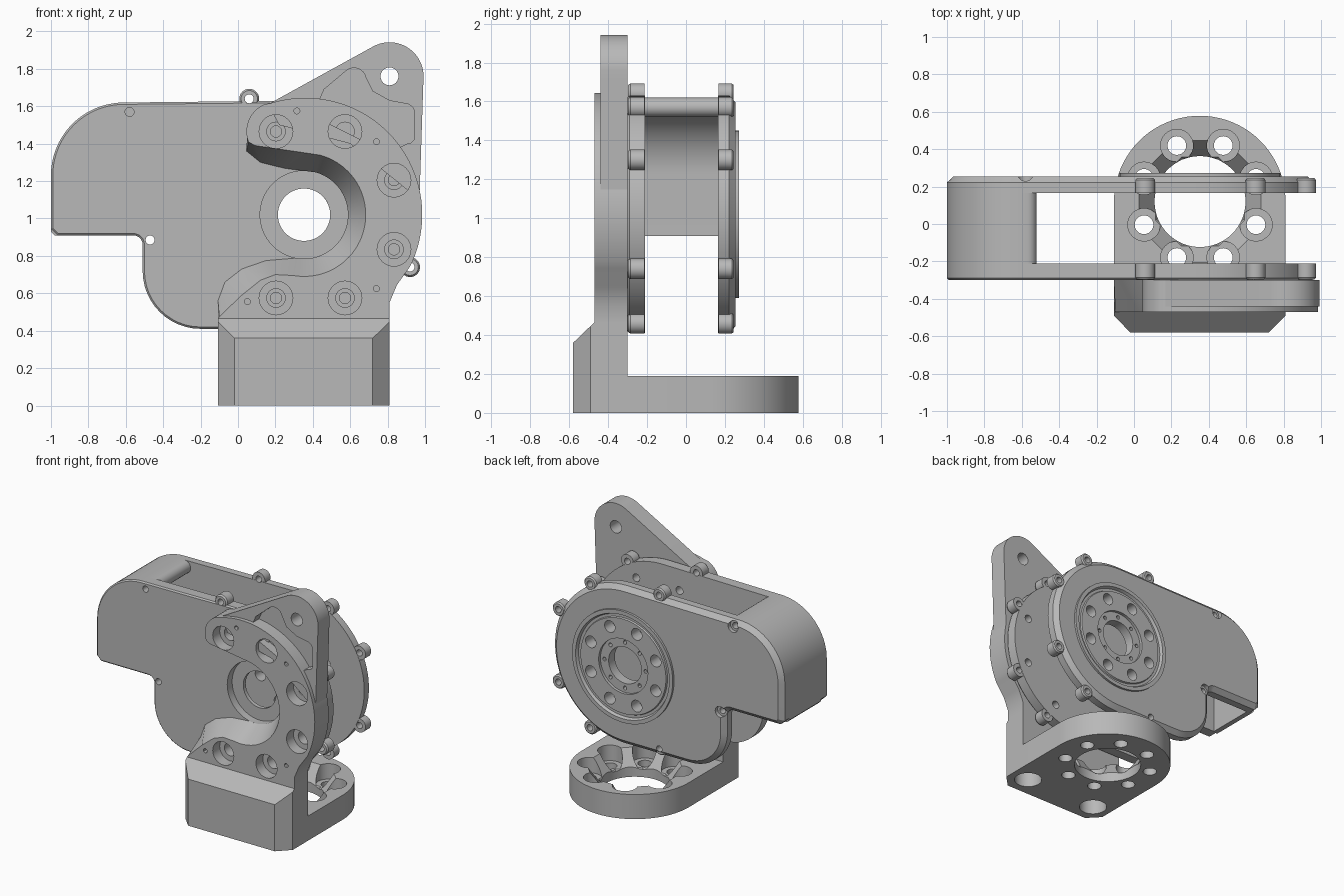
import bpy, bmesh
from math import cos, sin, radians, pi
from mathutils import Vector

if "Cube" in bpy.data.objects:
    bpy.data.objects.remove(bpy.data.objects["Cube"])

grey = bpy.data.materials.new("machined grey")
grey.use_nodes = True
grey.diffuse_color = (0.48, 0.48, 0.48, 1)
grey.node_tree.nodes["Principled BSDF"].inputs["Base Color"].default_value = (0.48, 0.48, 0.48, 1)


def arc(cx, cy, r, a0, a1, n=12):
    steps = [radians(a0 + (a1 - a0) * i / n) for i in range(n + 1)]
    return [(cx + r * cos(a), cy + r * sin(a)) for a in steps]


def circle(cx, cy, r, n=32):
    return arc(cx, cy, r, 0, 360, n)[:-1]


def ring_of(cx, cy, r, n=8, start=22.5):
    return arc(cx, cy, r, start, start + 360, n)[:-1]


def inset(points, d):
    """Move a counter-clockwise outline inwards by d."""
    out = []
    for i, p in enumerate(points):
        p = Vector(p)
        e1 = (p - Vector(points[i - 1])).normalized()
        e2 = (Vector(points[(i + 1) % len(points)]) - p).normalized()
        n1, n2 = Vector((-e1.y, e1.x)), Vector((-e2.y, e2.x))
        out.append(tuple(p + (n1 + n2) * d / (1 + n1.dot(n2))))
    return out


def loft(bm, layers, axis):
    """Skin matching outlines stacked along an axis and cap both ends."""
    rings = []
    for outline, h in layers:
        rings.append([bm.verts.new((u, h, v) if axis == "y" else (u, v, h)) for u, v in outline])
    for a, b in zip(rings, rings[1:]):
        for i in range(len(a)):
            j = (i + 1) % len(a)
            bm.faces.new((a[i], a[j], b[j], b[i]))
    bm.faces.new(rings[0])
    bm.faces.new(rings[-1])


def make(name, stacks, axis="y"):
    bm = bmesh.new()
    for layers in stacks:
        loft(bm, layers, axis)
    bmesh.ops.recalc_face_normals(bm, faces=bm.faces)
    mesh = bpy.data.meshes.new(name)
    bm.to_mesh(mesh)
    bm.free()
    mesh.materials.append(grey)
    ob = bpy.data.objects.new(name, mesh)
    bpy.context.collection.objects.link(ob)
    return ob


def combine(ob, tool, operation):
    """Apply a boolean and delete the tool."""
    mod = ob.modifiers.new("bool", "BOOLEAN")
    mod.operation, mod.solver, mod.object = operation, "EXACT", tool
    bpy.context.view_layer.update()
    deps = bpy.context.evaluated_depsgraph_get()
    mesh = bpy.data.meshes.new_from_object(ob.evaluated_get(deps))
    ob.modifiers.clear()
    ob.data = mesh
    bpy.data.objects.remove(tool)


def drill(ob, centres, r, h0, h1, axis="y", n=24):
    tool = make("cutter", [[(circle(x, y, r, n), h0), (circle(x, y, r, n), h1)]
                           for x, y in centres], axis)
    tool.hide_render = True
    combine(ob, tool, "DIFFERENCE")


# Shared layout
CX, CZ = 0.353, 1.02
bosses = [(0.06, 1.64), (0.65, 1.57), (0.92, 1.30), (0.92, 0.74), (0.65, 0.46), (0.05, 0.46)]
plate_screws = [(-0.58, 1.57), (-0.47, 0.885)]
bracket_bolts = [(0.203, 1.465), (0.572, 1.465), (0.834, 1.205),
                 (0.834, 0.835), (0.572, 0.575), (0.203, 0.575)]
housing = ([(-1, 0.945), (-0.965, 0.91)] + arc(-0.56, 0.86, 0.05, 90, 0, 6)
           + arc(-0.20, 0.72, 0.31, 180, 270) + arc(CX, CZ, 0.61, -90, 90, 48)
           + arc(-0.61, 1.23, 0.39, 90, 180, 20))


def boss_set(h0, h1):
    return make("boss_tool", [[(circle(x, z, 0.053), h0), (circle(x, z, 0.053), h1 * 0.96),
                               (circle(x, z, 0.044), h1)] for x, z in bosses])


# Front housing plate with bearing recess
front = make("front_housing_plate", [[(housing, -0.21), (housing, -0.29),
                                      (inset(housing, 0.01), -0.30)]])
combine(front, boss_set(-0.212, -0.298), "UNION")
drill(front, bosses + plate_screws, 0.024, -0.4, -0.1)
drill(front, bracket_bolts, 0.03, -0.4, -0.1)
drill(front, [(CX, CZ)], 0.235, -0.4, -0.24, n=64)
drill(front, [(CX, CZ)], 0.14, -0.4, -0.1, n=48)

# Rear housing plate with chamfered rim
rear = make("rear_housing_plate", [[(housing, 0.165), (housing, 0.222),
                                    (inset(housing, 0.035), 0.255)]])
combine(rear, boss_set(0.167, 0.245), "UNION")
drill(rear, plate_screws, 0.042, 0.225, 0.4)
drill(rear, bosses + plate_screws, 0.024, 0.1, 0.4)
drill(rear, [(CX, CZ)], 0.425, 0.1, 0.4, n=64)

# Turned output rotor
profile = [(0.14, 0.165), (0.43, 0.165), (0.43, 0.272), (0.40, 0.272), (0.39, 0.25),
           (0.37, 0.25), (0.365, 0.262), (0.21, 0.262), (0.21, 0.24), (0.14, 0.24)]
bm = bmesh.new()
N = 64
rows = [[bm.verts.new((CX + r * cos(2 * pi * i / N), y, CZ + r * sin(2 * pi * i / N)))
         for i in range(N)] for r, y in profile]
for k, row in enumerate(rows):
    prev = rows[k - 1]
    for i in range(N):
        j = (i + 1) % N
        bm.faces.new((prev[i], prev[j], row[j], row[i]))
bmesh.ops.recalc_face_normals(bm, faces=bm.faces)
rotor = make("output_rotor", [])
bm.to_mesh(rotor.data)
bm.free()
drill(rotor, ring_of(CX, CZ, 0.30), 0.045, 0.1, 0.4)
drill(rotor, ring_of(CX, CZ, 0.176, 8, 0), 0.015, 0.1, 0.4, n=12)

# Curved end wall joining the plates
wall = ([(-0.98, 0.91), (-1, 0.93)] + arc(-0.61, 1.23, 0.39, 180, 90, 20)
        + arc(-0.57, 1.57, 0.05, 90, -90, 10) + arc(-0.61, 1.23, 0.33, 90, 180, 20)
        + [(-0.94, 0.91)])
make("end_wall", [[(wall, -0.22), (wall, 0.17)]])

# Bracket arm: hooked plate whose inner edge slopes
outer = ([(-0.107, 0.465), (0.81, 0.465), (0.81, 0.55), (0.85, 0.645)]
         + arc(0.36, CZ, 0.625, -26, 108, 40) + arc(0.203, 1.465, 0.158, 112, 190, 10))
arm_front = (outer + [(0.056, 1.41), (0.09, 1.39), (0.33, 1.355)]
             + arc(CX, CZ, 0.33, 75, -100, 40)
             + [(0.20, 0.70), (0.12, 0.67), (0.02, 0.59), (-0.10, 0.475)])
arm_back = (outer + [(0.046, 1.36), (0.12, 1.30), (0.25, 1.268)]
            + arc(CX, CZ, 0.235, 75, -100, 40)
            + [(0.15, 0.775), (0.02, 0.73), (-0.07, 0.66), (-0.107, 0.56)])
arm = make("bracket_arm", [[(arm_front, -0.47), (arm_back, -0.30)]])
drill(arm, bracket_bolts, 0.09, -0.6, -0.385, n=32)
drill(arm, bracket_bolts, 0.05, -0.6, -0.2)
drill(arm, [(0.315, 1.575), (0.74, 1.41), (0.74, 0.625), (0.05, 0.555)], 0.016, -0.6, -0.2, n=12)

# Upper lug with a shallow pocket
lug_shape = ([(0.97, 1.10), (0.99, 1.70)] + arc(0.81, 1.76, 0.182, 0, 118, 20)
             + [(0.16, 1.61), (0.22, 1.50), (0.60, 1.40)])
lug = make("upper_lug", [[(lug_shape, -0.44), (lug_shape, -0.30)]])
pocket = ([(0.40, 1.55), (0.46, 1.69)] + arc(0.62, 1.74, 0.065, 130, 10, 8)
          + [(0.72, 1.68), (0.81, 1.63)] + arc(0.89, 1.56, 0.055, 70, 0, 6)
          + arc(0.905, 1.44, 0.04, 0, -90, 6) + [(0.80, 1.35)])
combine(lug, make("pocket_cutter", [[(pocket, -0.5), (pocket, -0.37)]]), "DIFFERENCE")
drill(lug, [(0.81, 1.76)], 0.048, -0.6, -0.2)

# Base: rounded foot plus a block with bevelled front
nose = [(-0.107, -0.49), (-0.02, -0.58), (0.72, -0.58), (0.81, -0.49)]
foot = nose + arc(0.3515, 0.12, 0.4585, 0, 180, 40)
block = nose + [(0.81, -0.30), (-0.107, -0.30)]
base = make("base_foot", [[(foot, 0), (foot, 0.19)]], "z")
combine(base, make("block_tool", [[(block, 0), (block, 0.466)]], "z"), "UNION")
wedge = make("wedge_cutter", [[([(-0.3, -0.47), (-0.3, -0.70), (1.0, -0.70), (1.0, -0.47)], 0.466),
                               ([(-0.3, -0.58), (-0.3, -0.70), (1.0, -0.70), (1.0, -0.58)], 0.36)]], "z")
for v in wedge.data.vertices:
    if v.co.z > 0.4:
        v.co.z += 0.0105
        v.co.y += 0.011 if v.co.y > -0.6 else 0
combine(base, wedge, "DIFFERENCE")

# Base openings: octagonal funnel, counterbored bolts, two blind holes below
funnel = make("funnel_cutter", [[(ring_of(CX, 0.12, 0.25), 0.06), (ring_of(CX, 0.12, 0.36), 0.2)]], "z")
combine(base, funnel, "DIFFERENCE")
drill(base, [(CX, 0.12)], 0.243, -0.1, 0.3, "z", 64)
base_bolts = ring_of(CX, 0.12, 0.324)
for i in (0, 1):
    drill(base, base_bolts[i::2], 0.087, 0.07, 0.195, "z", 32)
drill(base, base_bolts, 0.05, -0.1, 0.15, "z")
drill(base, [(0.04, -0.42), (0.66, -0.42)], 0.1, -0.1, 0.3, "z", 32)

# Smooth the round walls, keep the edges crisp
for ob in bpy.context.scene.objects:
    ob.select_set(ob.type == "MESH")
bpy.context.view_layer.objects.active = base
bpy.ops.object.shade_smooth_by_angle(angle=radians(30))
